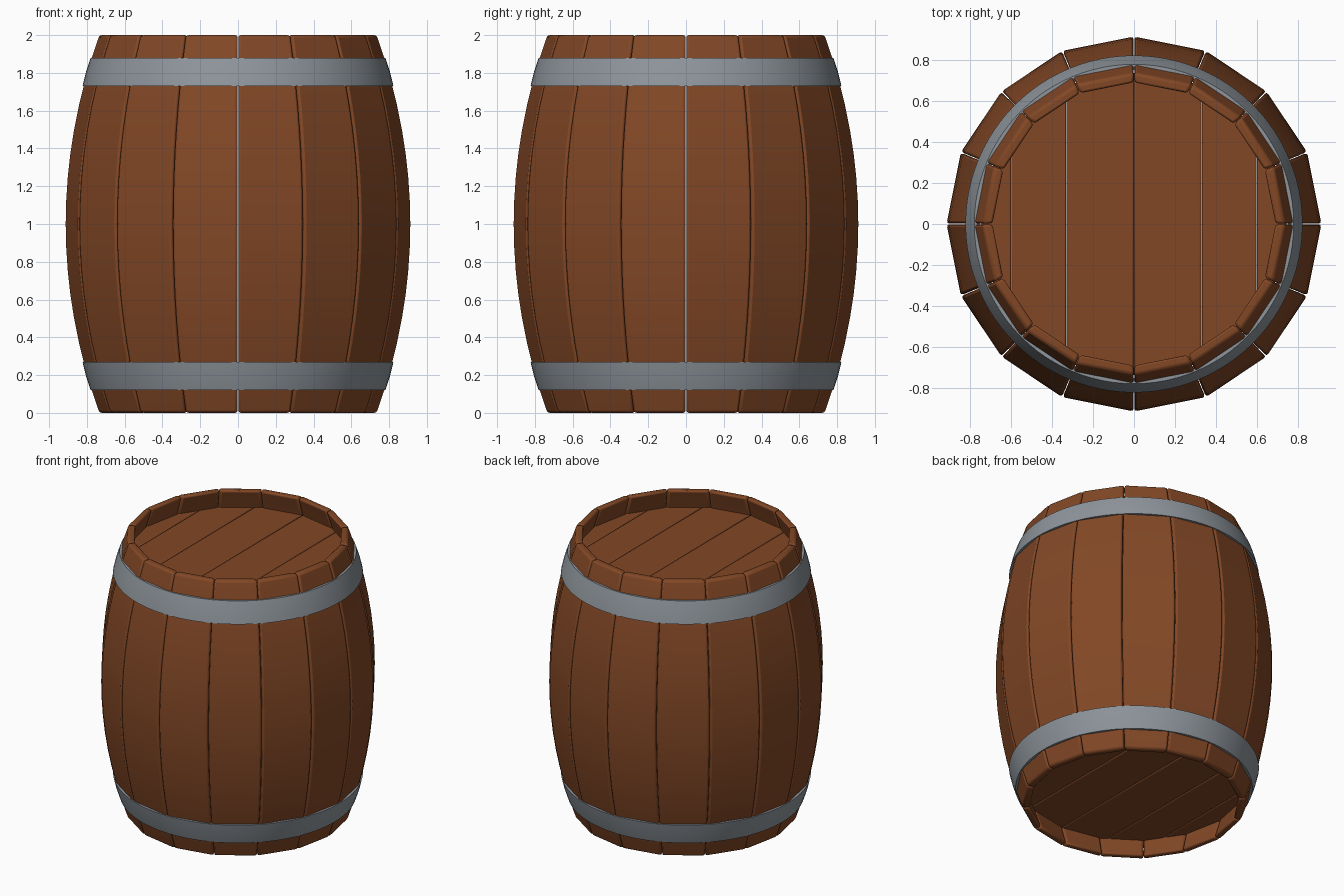
import bpy, bmesh, math
from mathutils import Vector

if "Cube" in bpy.data.objects:
    bpy.data.objects.remove(bpy.data.objects["Cube"])


def material(name, col):
    m = bpy.data.materials.new(name)
    m.diffuse_color = (*col, 1)
    m.use_nodes = True
    m.node_tree.nodes["Principled BSDF"].inputs["Base Color"].default_value = m.diffuse_color
    return m


wood = material("brown_wood", (0.225, 0.064, 0.019))
iron = material("grey_iron", (0.27, 0.30, 0.33))


def make(name, verts, faces, mat, bevel=0.0):
    me = bpy.data.meshes.new(name)
    me.from_pydata(verts, [], faces)
    bm = bmesh.new()
    bm.from_mesh(me)
    bmesh.ops.recalc_face_normals(bm, faces=bm.faces)
    bm.to_mesh(me)
    bm.free()
    me.materials.append(mat)
    ob = bpy.data.objects.new(name, me)
    bpy.context.collection.objects.link(ob)
    if bevel:
        b = ob.modifiers.new("bevel", 'BEVEL')
        b.width, b.segments = bevel, 2
        b.limit_method, b.angle_limit = 'ANGLE', math.radians(40)
    bpy.ops.object.select_all(action='DESELECT')
    ob.select_set(True)
    bpy.context.view_layer.objects.active = ob
    bpy.ops.object.shade_smooth_by_angle(angle=math.radians(35))
    return ob


def radius(z):
    # bulging barrel profile, measured at the stave seams
    return 0.915 - 0.178 * (z - 1) ** 2


# Staves: 16 curved boards with flat outer faces
SIDES, ROWS, THICK = 16, 16, 0.05
for i in range(SIDES):
    a0 = i * math.tau / SIDES + 0.002
    a1 = (i + 1) * math.tau / SIDES - 0.002
    verts, faces = [], []
    for k in range(ROWS + 1):
        z = 2 * k / ROWS
        ro = radius(z)
        for r, a in ((ro, a0), (ro, a1), (ro - THICK, a1), (ro - THICK, a0)):
            verts.append((r * math.cos(a), r * math.sin(a), z))
    for k in range(ROWS):
        for j in range(4):
            n = (j + 1) % 4
            faces.append((4 * k + j, 4 * k + n, 4 * k + 4 + n, 4 * k + 4 + j))
    faces += [(3, 2, 1, 0), tuple(4 * ROWS + j for j in range(4))]
    make(f"stave_{i + 1}", verts, faces, wood, 0.014)

# Lid and base: planks running front to back, clipped to a disc
R = 0.745
CUTS = (-R, -0.60, -0.33, 0, 0.33, 0.60, R)
for part, z0, z1 in (("lid", 1.81, 1.86), ("base", 0.14, 0.19)):
    for i, (x0, x1) in enumerate(zip(CUTS, CUTS[1:])):
        xs = [x0 + 0.001 + (x1 - x0 - 0.002) * t / 6 for t in range(7)]
        pts = [(x, -math.sqrt(R * R - x * x)) for x in xs]
        pts += [(x, -y) for x, y in reversed(pts)]
        n = len(pts)
        verts = [(x, y, z) for z in (z0, z1) for x, y in pts]
        faces = [tuple(range(n)), tuple(range(n, 2 * n))]
        faces += [(j, (j + 1) % n, n + (j + 1) % n, n + j) for j in range(n)]
        make(f"{part}_plank_{i + 1}", verts, faces, wood, 0.008)

# Hoops: smooth round tapered iron bands
SEG = 96
for name, flip in (("upper_hoop", False), ("lower_hoop", True)):
    profile = [(0.823, 1.73), (0.805, 1.805), (0.780, 1.88), (0.752, 1.88), (0.79, 1.73)]
    if flip:
        profile = [(r, 2 - z) for r, z in profile]
    p = len(profile)
    verts = [(r * math.cos(s * math.tau / SEG), r * math.sin(s * math.tau / SEG), z)
             for s in range(SEG) for r, z in profile]
    faces = [(s * p + j, s * p + (j + 1) % p,
              (s + 1) % SEG * p + (j + 1) % p, (s + 1) % SEG * p + j)
             for s in range(SEG) for j in range(p)]
    make(name, verts, faces, iron)
